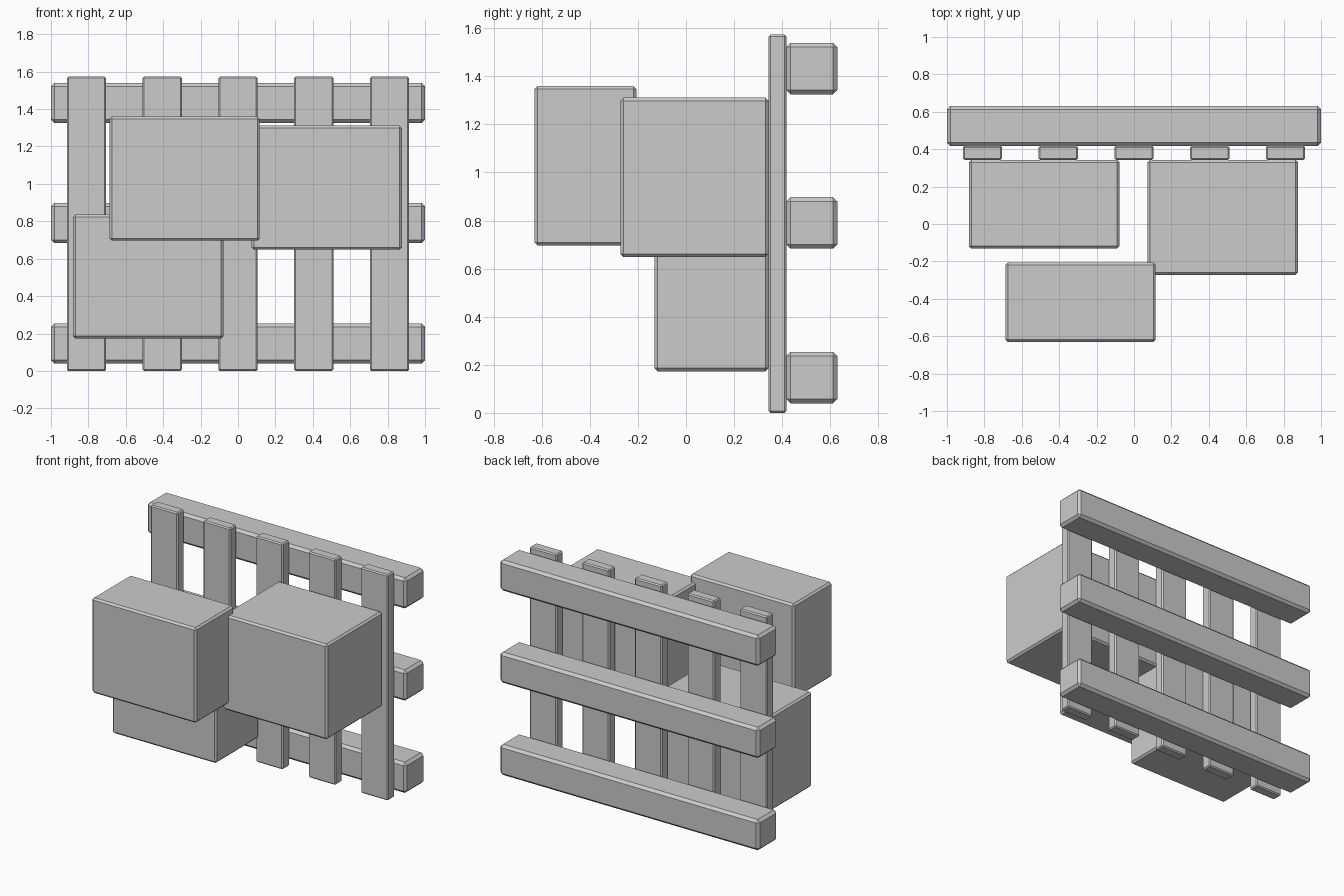
import bpy, bmesh

if "Cube" in bpy.data.objects:
    bpy.data.objects.remove(bpy.data.objects["Cube"])


def box(name, x, y, z, chamfer):
    """Chamfered box spanning the given (min, max) ranges."""
    bm = bmesh.new()
    bmesh.ops.create_cube(bm, size=1)
    for v in bm.verts:
        v.co = [lo + (c + 0.5) * (hi - lo) for c, (lo, hi) in zip(v.co, (x, y, z))]
    bmesh.ops.bevel(bm, geom=bm.edges[:], offset=chamfer, segments=1,
                    profile=0.5, affect='EDGES')
    mesh = bpy.data.meshes.new(name)
    bm.to_mesh(mesh)
    bm.free()
    obj = bpy.data.objects.new(name, mesh)
    bpy.context.collection.objects.link(obj)
    return obj


# Three horizontal rear beams
for i, z in enumerate((0.147, 0.79, 1.432)):
    box(f"rear_beam_{i + 1}", (-1, 1), (0.417, 0.63), (z - 0.107, z + 0.107), 0.018)

# Five upright slats
for i in range(5):
    x = (i - 2) * 0.405
    box(f"slat_{i + 1}", (x - 0.105, x + 0.105), (0.343, 0.417), (0, 1.573), 0.008)

# Three stacked crates in front of the slats
box("lower_left_crate", (-0.882, -0.078), (-0.131, 0.343), (0.173, 0.836), 0.013)
box("right_crate", (0.072, 0.876), (-0.273, 0.343), (0.648, 1.311), 0.013)
box("front_crate", (-0.688, 0.116), (-0.63, -0.205), (0.696, 1.359), 0.013)
